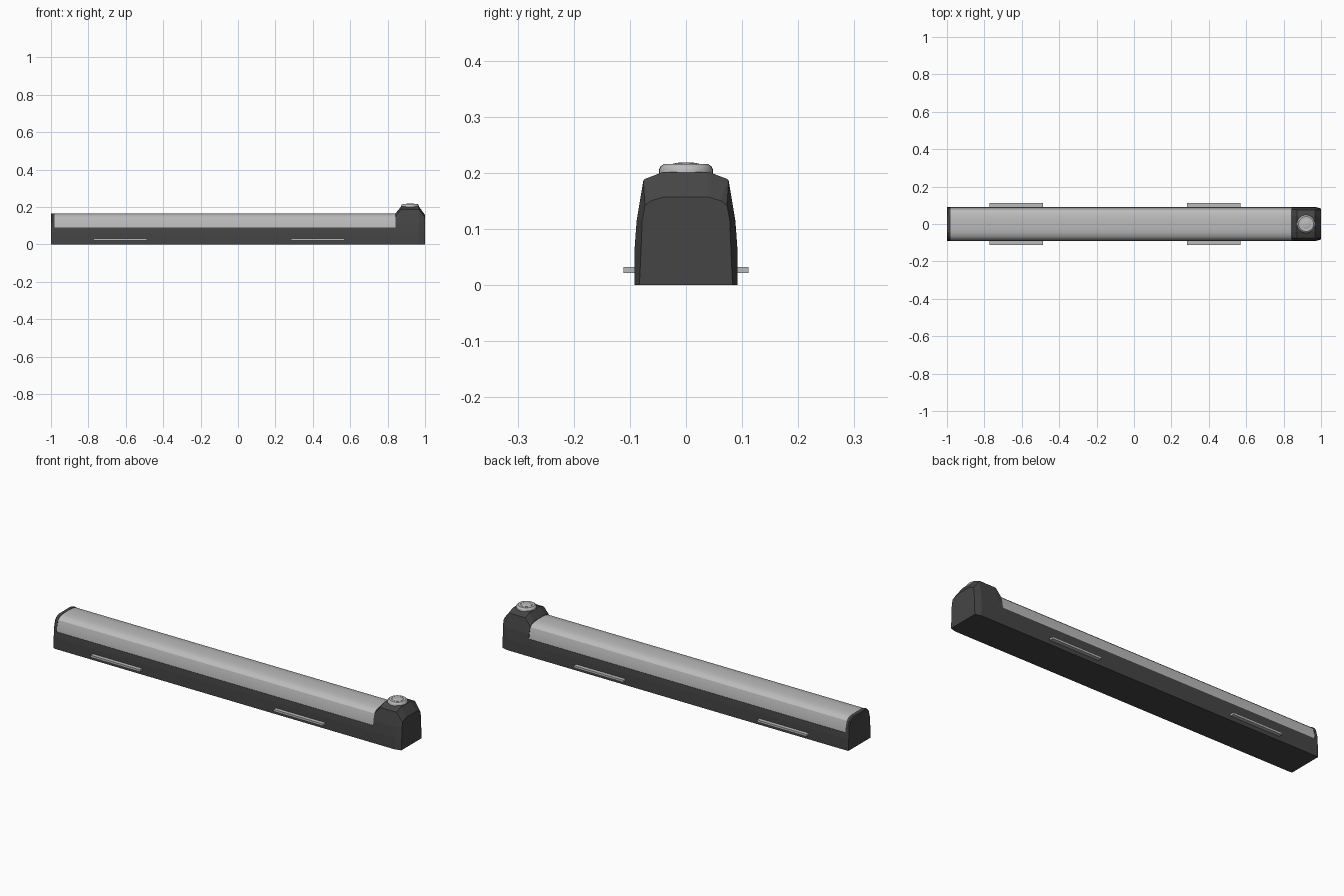
import bpy, bmesh, math

if "Cube" in bpy.data.objects:
    bpy.data.objects.remove(bpy.data.objects["Cube"])

def material(name, c):
    m = bpy.data.materials.new(name)
    m.diffuse_color = (c, c, c, 1)
    m.use_nodes = True
    m.node_tree.nodes["Principled BSDF"].inputs["Base Color"].default_value = m.diffuse_color
    return m

dark = material("dark_plastic", 0.06)
light = material("light_metal", 0.5)

def finish(name, bm, mat, smooth=None):
    bmesh.ops.recalc_face_normals(bm, faces=bm.faces[:])
    me = bpy.data.meshes.new(name)
    bm.to_mesh(me)
    bm.free()
    me.materials.append(mat)
    ob = bpy.data.objects.new(name, me)
    bpy.context.collection.objects.link(ob)
    if smooth:
        bpy.ops.object.select_all(action='DESELECT')
        bpy.context.view_layer.objects.active = ob
        ob.select_set(True)
        bpy.ops.object.shade_smooth_by_angle(angle=math.radians(smooth))
    return ob

def loft(name, sections, mat, smooth=None):
    """Join mirrored half profiles (y, z), each placed at its own x."""
    bm = bmesh.new()
    rings = []
    for x, half in sections:
        pts = list(half) + [(-y, z) for y, z in reversed(half)]
        rings.append([bm.verts.new((x, y, z)) for y, z in pts])
    n = len(rings[0])
    for a, b in zip(rings, rings[1:]):
        for i in range(n):
            j = (i + 1) % n
            bm.faces.new((a[i], a[j], b[j], b[i]))
    bm.faces.new(rings[0])
    bm.faces.new(rings[-1])
    return finish(name, bm, mat, smooth)

low = [(.092, 0), (.092, .06), (.088, .115), (.079, .148), (.068, .159), (.045, .166)]
low_end = [(y - .003, z - (.003 if z > .1 else 0)) for y, z in low]
high = [(.092, 0), (.092, .06), (.088, .115), (.076, .187), (.074, .189), (.04, .202)]
end = [(.083, 0), (.08, .065), (.078, .115), (.073, .142), (.063, .15), (.04, .157)]

# Long lower body
loft("base_tray", [(x, [(.092, 0), (.092, .06), (.0897, .09)]) for x in (-.985, .845)], dark)

# Rounded metal cover along the top
cover = [(.0885, .088), (.0865, .115), (.0775, .147), (.067, .157), (.045, .163), (.02, .165)]
loft("top_cover", [(x, cover) for x in (-.985, .85)], light, 30)

# End cap and raised control head
loft("end_cap", [(-1, low_end), (-.995, low), (-.982, low)], dark)
loft("control_head", [(.842, low), (.872, high), (.968, high), (1, end)], dark)

# Round button: lathed bezel and domed centre
def lathe(name, profile, x, mat, steps=32):
    bm = bmesh.new()
    vs = [bm.verts.new((r, 0, z)) for r, z in profile]
    es = [bm.edges.new(p) for p in zip(vs, vs[1:])]
    bmesh.ops.spin(bm, geom=vs + es, cent=(0, 0, 0), axis=(0, 0, 1),
                   angle=2 * math.pi, steps=steps)
    bmesh.ops.remove_doubles(bm, verts=bm.verts[:], dist=1e-5)
    ob = finish(name, bm, mat, 35)
    ob.location.x = x

lathe("button_bezel", [(0, .199), (.048, .199), (.048, .206), (.045, .212), (.04, .2155),
                       (.028, .2155), (.028, .213), (0, .213)], .92, light)
lathe("button_dome", [(0, .212), (.027, .212), (.027, .2155), (.019, .2175),
                      (.01, .2187), (0, .219)], .92, light)

# Side mounting strips
for x0, x1, end_name in ((-.772, -.487, "left"), (.283, .569, "right")):
    for side, side_name in ((-1, "front"), (1, "back")):
        bm = bmesh.new()
        bmesh.ops.create_cube(bm, size=1)
        for v in bm.verts:
            v.co = ((x0 + x1) / 2 + v.co.x * (x1 - x0),
                    side * .101 + v.co.y * .021, .027 + v.co.z * .011)
        finish(f"mount_strip_{end_name}_{side_name}", bm, light)
